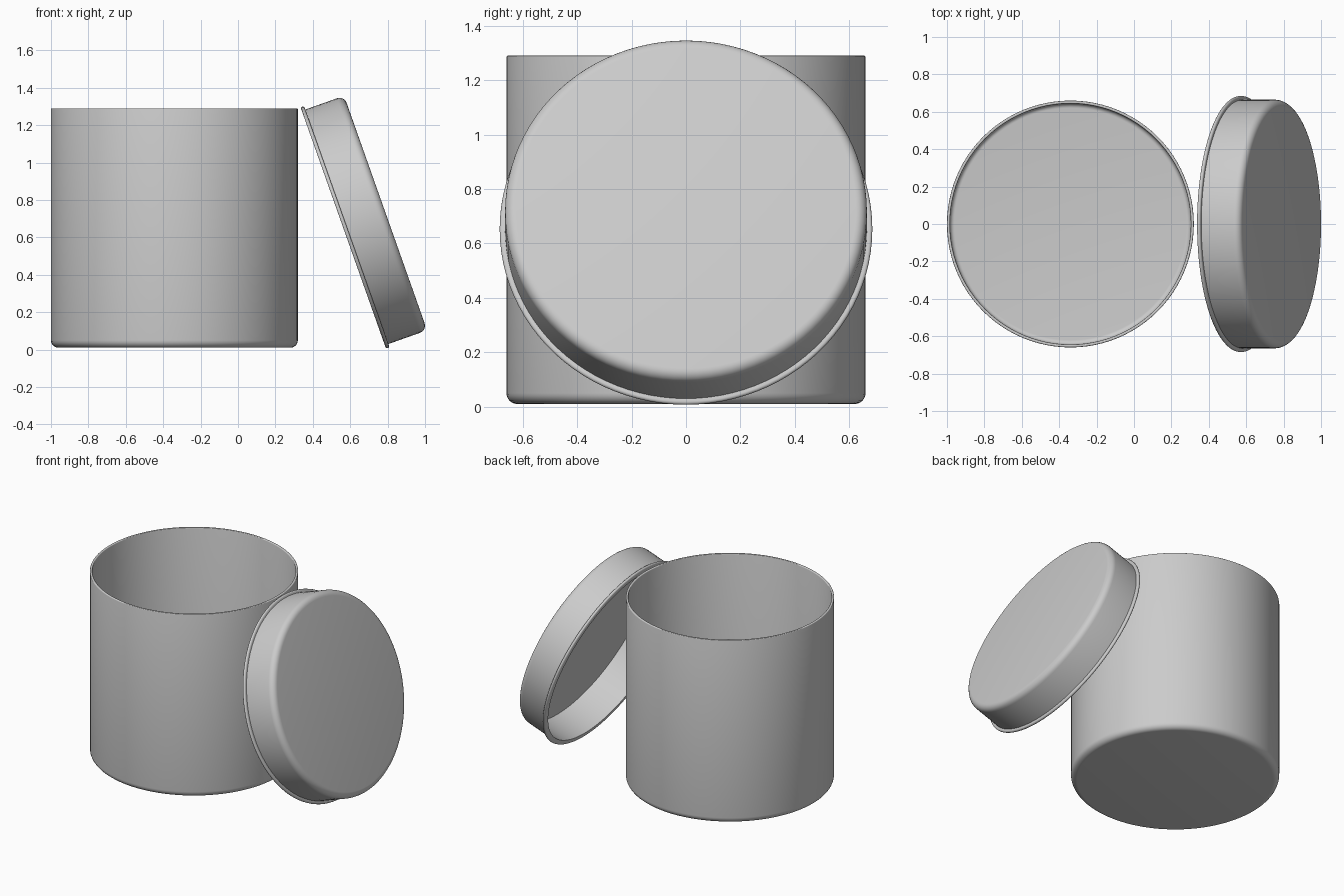
import bpy, bmesh
from math import sin, cos, pi, radians
from mathutils import Matrix, Vector

default = bpy.data.objects.get("Cube")
if default:
    bpy.data.objects.remove(default, do_unlink=True)

grey = bpy.data.materials.new("light grey")
grey.use_nodes = True
grey.diffuse_color = (0.6, 0.6, 0.6, 1)
grey.node_tree.nodes["Principled BSDF"].inputs["Base Color"].default_value = grey.diffuse_color


def arc(r, z, radius, start, end, steps=6):
    """Rounded corner of a profile, around the point (r, z)."""
    angles = [radians(start + (end - start) * i / steps) for i in range(steps + 1)]
    return [(r + radius * cos(a), z + radius * sin(a)) for a in angles]


def lathe(name, profile, matrix, segments=96):
    """Spin an (r, z) profile around the z axis into a closed solid."""
    bm = bmesh.new()
    verts = [bm.verts.new((r, 0, z)) for r, z in profile]
    edges = [bm.edges.new(pair) for pair in zip(verts, verts[1:])]
    bmesh.ops.spin(bm, geom=verts + edges, cent=(0, 0, 0), axis=(0, 0, 1),
                   angle=2 * pi, steps=segments)
    bmesh.ops.remove_doubles(bm, verts=bm.verts, dist=0.0002)
    bmesh.ops.recalc_face_normals(bm, faces=bm.faces)
    mesh = bpy.data.meshes.new(name)
    bm.to_mesh(mesh)
    bm.free()
    mesh.materials.append(grey)
    obj = bpy.data.objects.new(name, mesh)
    bpy.context.collection.objects.link(obj)
    obj.matrix_world = matrix
    bpy.ops.object.select_all(action="DESELECT")
    obj.select_set(True)
    bpy.context.view_layer.objects.active = obj
    bpy.ops.object.shade_smooth_by_angle(angle=radians(35))
    return obj


# Jar: open cylinder with rounded base, thin wall and softened lip
R, H, wall, fillet, lip = 0.66, 1.28, 0.016, 0.04, 0.005
jar = [(0, 0)]
jar += arc(R - fillet, fillet, fillet, -90, 0)
jar += arc(R - lip, H - lip, lip, 0, 90, 3)
jar += arc(R - wall + lip, H - lip, lip, 90, 180, 3)
jar += arc(R - fillet, fillet, fillet - wall, 0, -90)
jar += [(0, wall)]
lathe("jar_body", jar, Matrix.Translation((-0.34, 0, 0.01)))

# Lid: shallow cap with a rolled bead around its open edge, leaning on the jar
R, depth, bead = 0.665, 0.24, 0.01
lid = [(0, depth)]
lid += arc(R - fillet, depth - fillet, fillet, 90, 0)
lid += [(R, 2 * bead)]
lid += arc(R + bead, bead, bead, 90, -90)
lid += [(R - wall, 0), (R - wall, depth - wall), (0, depth - wall)]
lean = Matrix.Translation((0.563, 0, 0.65)) @ Matrix.Rotation(radians(70.5), 4, "Y")
lathe("lid", lid, lean)
